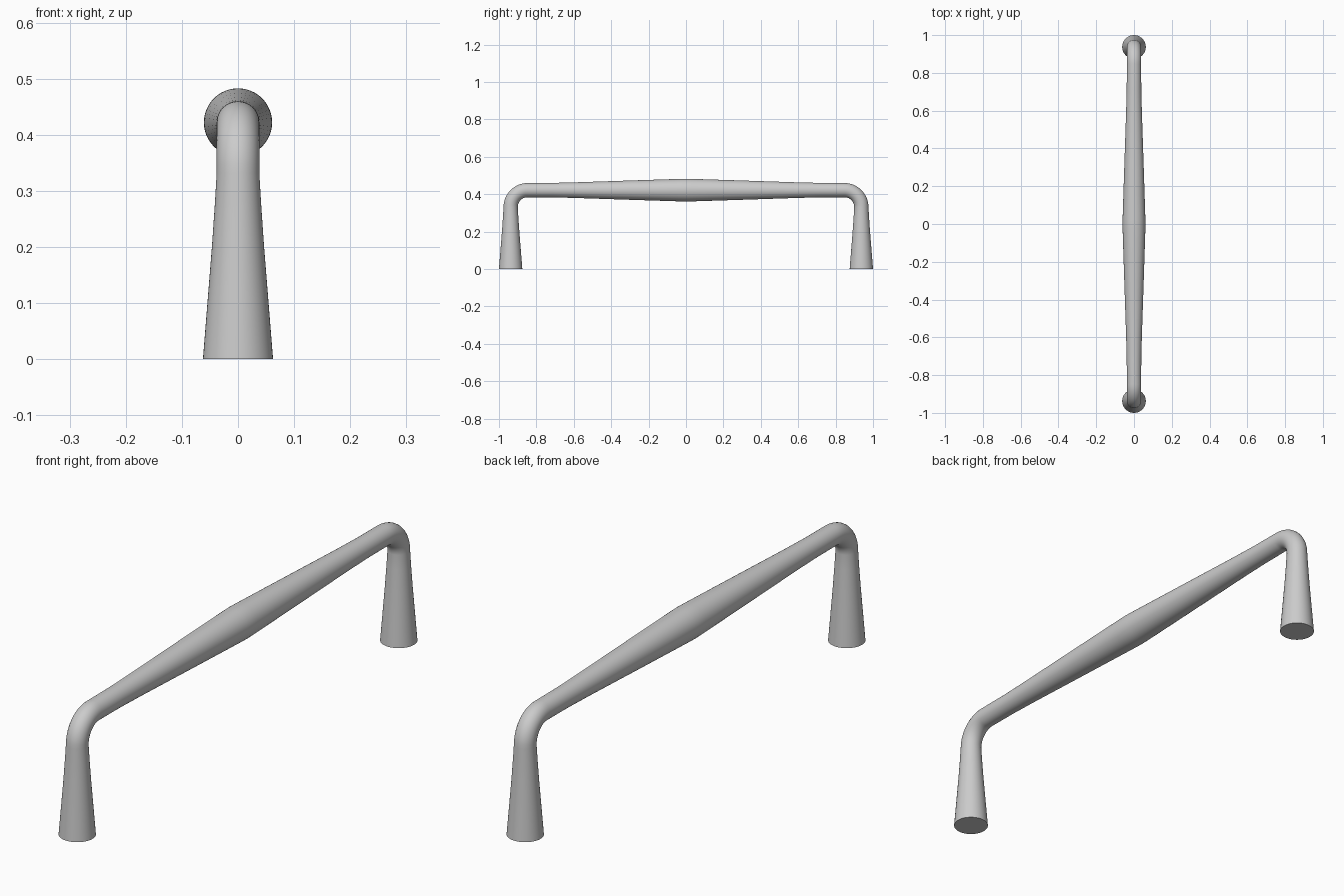
import bpy, bmesh, math
from mathutils import Vector

if "Cube" in bpy.data.objects:
    bpy.data.objects.remove(bpy.data.objects["Cube"])

SIDES = 48
FOOT_Y, BAR_Z, BEND = 0.9375, 0.422, 0.09

# Half of the centre line: (y, z, angle of travel, radius), foot to middle
half = [(FOOT_Y, 0.0, 0, 0.0625), (FOOT_Y, 0.1, 0, 0.0545),
        (FOOT_Y, 0.2, 0, 0.0465), (FOOT_Y, 0.28, 0, 0.041)]
for i in range(13):
    a = math.radians(90 * i / 12)
    half.append((FOOT_Y - BEND + BEND * math.cos(a),
                 BAR_Z - BEND + BEND * math.sin(a), a, 0.038))
quarter = math.pi / 2
half += [(0.72, BAR_Z, quarter, 0.0385), (0.6, BAR_Z, quarter, 0.0415),
         (0.3, BAR_Z, quarter, 0.0515), (0.03, BAR_Z, quarter, 0.0602)]

# Mirror the half path into the full handle
path = half + [(0, BAR_Z, quarter, 0.0608)]
path += [(-y, z, math.pi - a, r) for y, z, a, r in reversed(half)]

# Sweep a circle of varying radius along the path
bm = bmesh.new()
rings = []
for y, z, a, r in path:
    out = Vector((0, math.cos(a), math.sin(a)))
    side = Vector((1, 0, 0))
    ring = []
    for k in range(SIDES):
        t = 2 * math.pi * k / SIDES
        ring.append(bm.verts.new(Vector((0, y, z)) + r * (math.cos(t) * side + math.sin(t) * out)))
    rings.append(ring)
for p, q in zip(rings, rings[1:]):
    for k in range(SIDES):
        n = (k + 1) % SIDES
        bm.faces.new((p[k], p[n], q[n], q[k]))

# Flat foot ends
bm.faces.new(rings[0])
bm.faces.new(rings[-1])
bmesh.ops.recalc_face_normals(bm, faces=bm.faces)

mesh = bpy.data.meshes.new("pull_handle")
bm.to_mesh(mesh)
bm.free()
handle = bpy.data.objects.new("pull_handle", mesh)
bpy.context.collection.objects.link(handle)
bpy.context.view_layer.objects.active = handle
handle.select_set(True)
bpy.ops.object.shade_smooth_by_angle(angle=math.radians(35))
